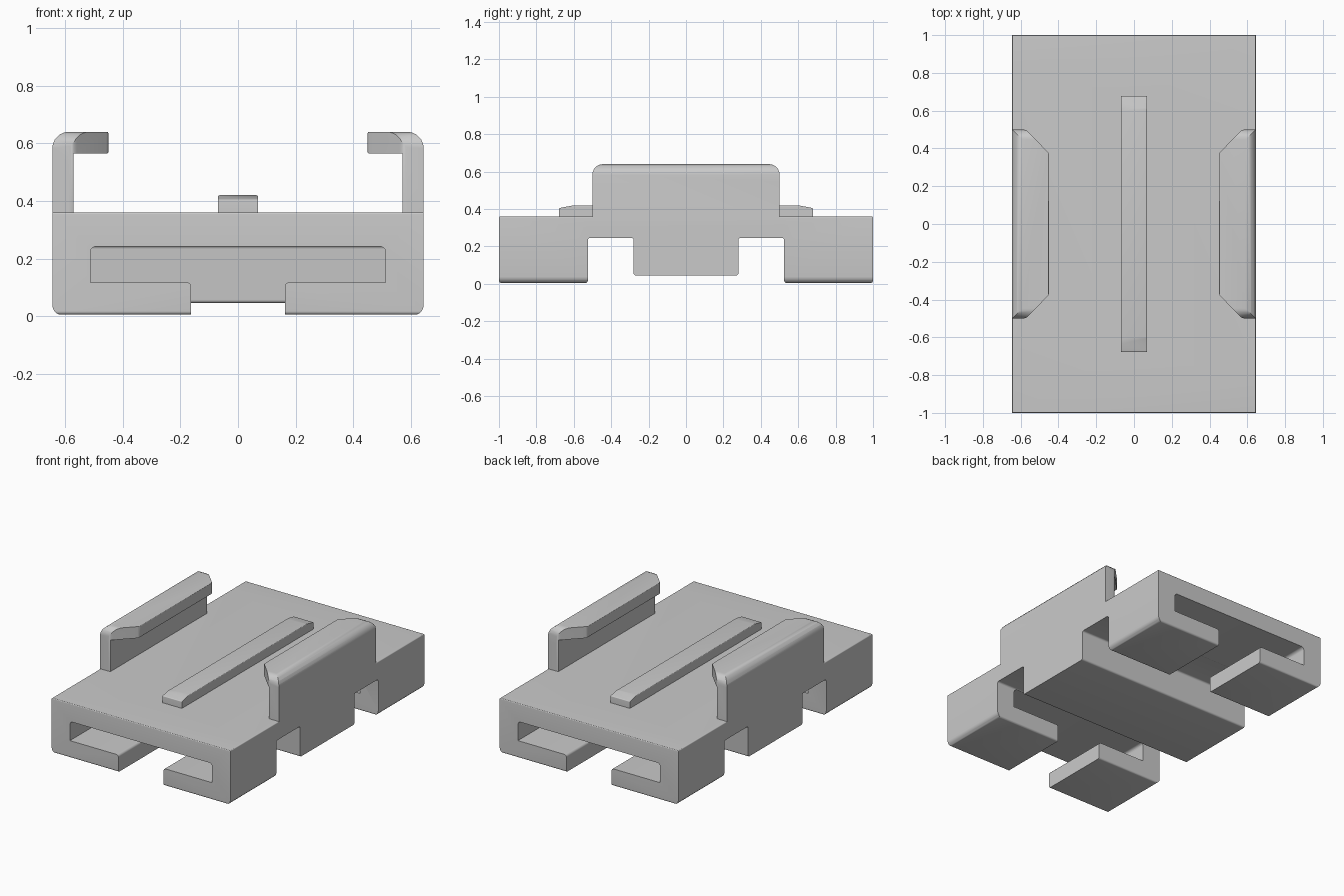
import bpy, bmesh, math
from mathutils import Vector

cube = bpy.data.objects.get("Cube")
if cube:
    bpy.data.objects.remove(cube, do_unlink=True)

grey = bpy.data.materials.new("matte grey")
grey.use_nodes = True
COLOR = (0.59, 0.59, 0.59, 1)
grey.diffuse_color = COLOR
grey.node_tree.nodes["Principled BSDF"].inputs["Base Color"].default_value = COLOR

AXES = {"x": lambda u, v, w: (w, u, v),
        "y": lambda u, v, w: (u, w, v),
        "z": lambda u, v, w: (u, v, w)}


def rounded(points, steps=5):
    """Outline from (u, v, radius) corners."""
    out = []
    for i, (u, v, r) in enumerate(points):
        p = Vector((u, v))
        if r == 0:
            out.append(p)
            continue
        a = (Vector(points[i - 1][:2]) - p).normalized()
        b = (Vector(points[(i + 1) % len(points)][:2]) - p).normalized()
        half = a.angle(b) / 2
        centre = p + (a + b).normalized() * r / math.sin(half)
        start = p + a * r / math.tan(half) - centre
        end = p + b * r / math.tan(half) - centre
        for k in range(steps + 1):
            out.append(centre + start.lerp(end, k / steps).normalized() * r)
    return out


def prism(name, points, axis, lo, hi):
    """Extrude a rounded outline along an axis."""
    bm = bmesh.new()
    place = AXES[axis]
    verts = [bm.verts.new(place(p.x, p.y, lo)) for p in rounded(points)]
    face = bm.faces.new(verts)
    new = bmesh.ops.extrude_face_region(bm, geom=[face])["geom"]
    shift = Vector(place(0, 0, hi - lo))
    bmesh.ops.translate(bm, vec=shift, verts=[g for g in new if isinstance(g, bmesh.types.BMVert)])
    bmesh.ops.recalc_face_normals(bm, faces=bm.faces)
    mesh = bpy.data.meshes.new(name)
    bm.to_mesh(mesh)
    bm.free()
    mesh.materials.append(grey)
    obj = bpy.data.objects.new(name, mesh)
    bpy.context.collection.objects.link(obj)
    return obj


def combine(obj, other, operation):
    """Apply a boolean and discard the helper."""
    bpy.context.view_layer.objects.active = obj
    mod = obj.modifiers.new("cut", "BOOLEAN")
    mod.operation, mod.solver, mod.object = operation, "EXACT", other
    bpy.ops.object.modifier_apply(modifier=mod.name)
    bpy.data.objects.remove(other, do_unlink=True)


def mirrored(half):
    """Complete a symmetric outline from its positive side."""
    return half + [(-u, v, r) for u, v, r in reversed(half)]


W, TOP = 0.645, 0.36

# Body: side outline with two gaps underneath
body = prism("body", mirrored([
    (0.28, 0.045, 0.012), (0.28, 0.245, 0.012), (0.525, 0.245, 0.012),
    (0.525, 0.005, 0.012), (1, 0.005, 0.012), (1, TOP, 0.006)]), "x", -W - 0.1, W + 0.1)
envelope = prism("envelope", mirrored([(W, 0.003, 0.035), (W, TOP, 0.006)]), "y", -1.1, 1.1)
combine(body, envelope, "INTERSECT")

# T-shaped slots through both end blocks
for side in (-1, 1):
    ends = sorted((side * 0.4, side * 1.1))
    slot = prism("slot", mirrored([
        (0.163, -0.1, 0), (0.163, 0.117, 0.015), (0.513, 0.117, 0),
        (0.513, 0.242, 0.02)]), "y", *ends)
    combine(body, slot, "DIFFERENCE")

# Hooked side clips with chamfered lips and rounded shoulders
for side, word in ((1, "left"), (-1, "right")):
    clip = prism(word + "_clip", [(side * x, z, r) for x, z, r in (
        (W, 0.3, 0), (W, 0.64, 0.055), (0.45, 0.64, 0.006),
        (0.45, 0.565, 0.006), (0.572, 0.565, 0), (0.572, 0.3, 0))], "y", -0.6, 0.6)
    plan = prism("plan", [(side * x, y, r) for x, y, r in (
        (0.7, -0.5, 0), (0.572, -0.5, 0.04), (0.45, -0.375, 0.03),
        (0.45, 0.375, 0.03), (0.572, 0.5, 0.04), (0.7, 0.5, 0))], "z", 0.2, 0.8)
    combine(clip, plan, "INTERSECT")
    shoulder = prism("shoulder", mirrored([(0.5, 0.2, 0), (0.5, 0.6401, 0.055)]), "x", -0.8, 0.8)
    combine(clip, shoulder, "INTERSECT")
    combine(body, clip, "UNION")

# Raised centre rail with sloping ends
rail = prism("centre_rail", mirrored([
    (0.678, 0.3, 0), (0.678, 0.405, 0.005), (0.6, 0.42, 0)]), "x", -0.1, 0.1)
rail_shape = prism("rail_shape", mirrored([(0.07, 0.2, 0), (0.07, 0.4201, 0.007)]), "y", -0.8, 0.8)
combine(rail, rail_shape, "INTERSECT")
combine(body, rail, "UNION")

# Smooth the fillets and keep the corners crisp
bpy.ops.object.select_all(action="DESELECT")
body.select_set(True)
bpy.context.view_layer.objects.active = body
bpy.ops.object.shade_smooth_by_angle(angle=math.radians(30))
